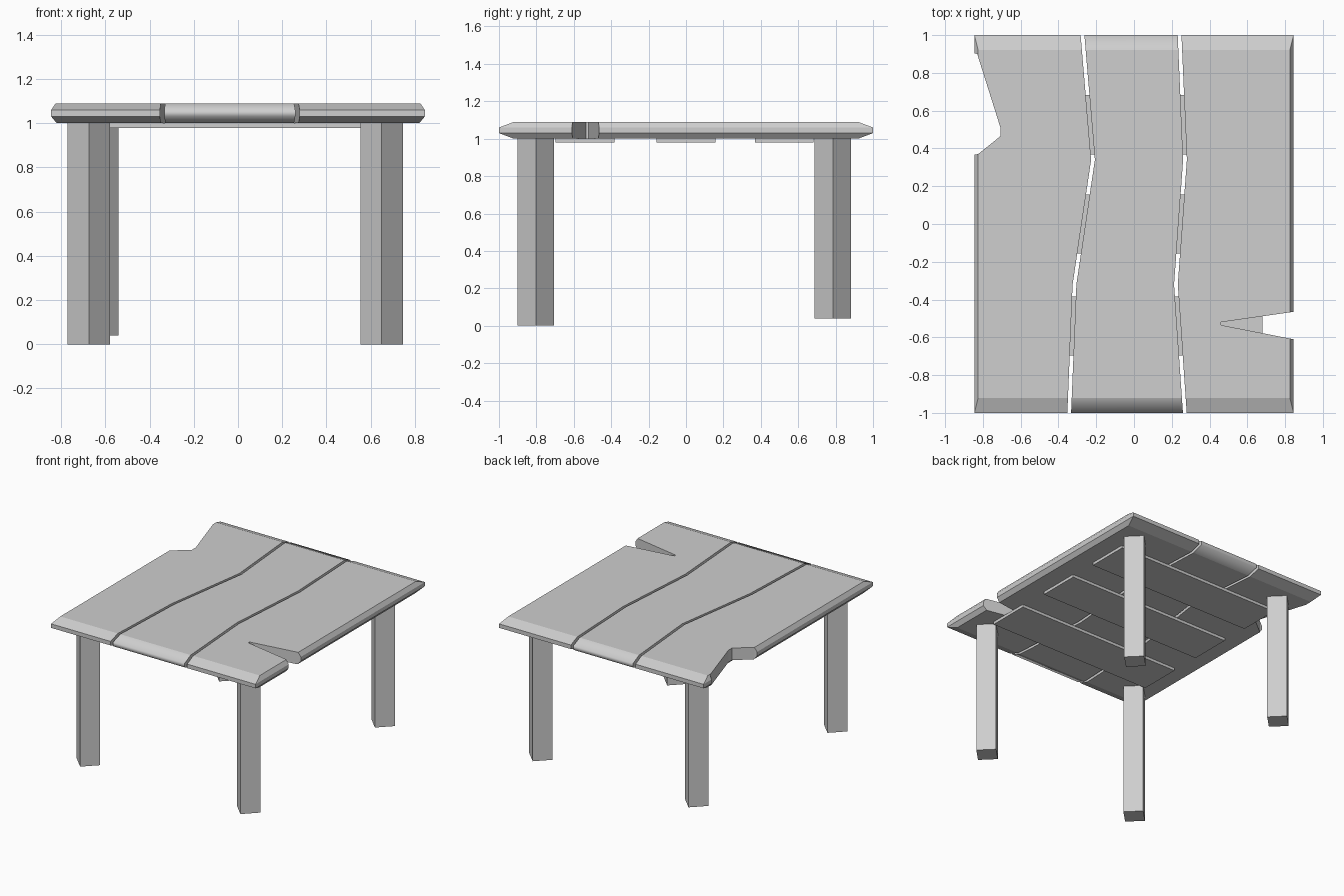
import bpy, bmesh, math
from mathutils import Matrix

cube = bpy.data.objects.get("Cube")
if cube:
    bpy.data.objects.remove(cube, do_unlink=True)

GREY = (0.62, 0.62, 0.62, 1.0)
grey = bpy.data.materials.new("plain grey")
grey.use_nodes = True
grey.diffuse_color = GREY
grey.node_tree.nodes["Principled BSDF"].inputs["Base Color"].default_value = GREY


def add_object(name, bm):
    bmesh.ops.recalc_face_normals(bm, faces=bm.faces)
    mesh = bpy.data.meshes.new(name)
    bm.to_mesh(mesh)
    bm.free()
    mesh.materials.append(grey)
    obj = bpy.data.objects.new(name, mesh)
    bpy.context.collection.objects.link(obj)
    return obj


def box(name, center, size, turn=0.0):
    bm = bmesh.new()
    bmesh.ops.create_cube(bm, size=1, matrix=Matrix.Translation(center)
                          @ Matrix.Rotation(turn, 4, "Z")
                          @ Matrix.Diagonal((*size, 1)))
    return add_object(name, bm)


def prism(name, outline, low, high):
    bm = bmesh.new()
    face = bm.faces.new([bm.verts.new((x, y, low)) for x, y in outline])
    grown = bmesh.ops.extrude_face_region(bm, geom=[face])["geom"]
    bmesh.ops.translate(bm, vec=(0, 0, high - low),
                        verts=[v for v in grown if isinstance(v, bmesh.types.BMVert)])
    return add_object(name, bm)


# Chamfered slab that gives the table top its outer edge
HALF_X, HALF_Y, BOTTOM, TOP = 0.845, 1.0, 1.0, 1.09
bm = bmesh.new()
rings = []
for z, in_x, in_y in ((BOTTOM, 0.025, 0.08), (1.03, 0, 0), (1.06, 0, 0), (TOP, 0.02, 0.08)):
    x, y = HALF_X - in_x, HALF_Y - in_y
    rings.append([bm.verts.new((sx * x, sy * y, z))
                  for sx, sy in ((-1, -1), (1, -1), (1, 1), (-1, 1))])
for lower, upper in zip(rings, rings[1:]):
    for i in range(4):
        j = (i + 1) % 4
        bm.faces.new((lower[i], lower[j], upper[j], upper[i]))
bm.faces.new(rings[0])
bm.faces.new(rings[-1])
slab = add_object("top_slab_cutter", bm)
slab.hide_render = True
slab.hide_viewport = True


# Planks: wavy outlines, cut to the slab's chamfers
def plank(name, outline, rounded_ends=False):
    blank = prism(name, outline, 0.9, 1.2)
    mod = blank.modifiers.new("edge_shape", "BOOLEAN")
    mod.operation = "INTERSECT"
    mod.solver = "EXACT"
    mod.object = slab
    bpy.context.view_layer.update()
    shaped = blank.evaluated_get(bpy.context.evaluated_depsgraph_get())
    blank_mesh = bpy.data.meshes.new_from_object(shaped)
    blank.modifiers.clear()
    blank.data = blank_mesh
    for poly in blank_mesh.polygons:
        poly.use_smooth = rounded_ends and abs(poly.center.y) > 0.9


def shifted(seam, offset):
    far = 1.1 / abs(seam[0][1])
    path = [(x + offset, y) for x, y in seam]
    path[0] = (path[0][0], far)
    path[-1] = (path[-1][0], -far)
    return path


GAP = 0.01
seam_right = [(-0.281, 1), (-0.217, 0.34), (-0.315, -0.32), (-0.347, -1)]
seam_left = [(0.237, 1), (0.27, 0.34), (0.222, -0.32), (0.276, -1)]
wide_notch = [(-0.9, 0.36), (-0.825, 0.37), (-0.707, 0.465),
              (-0.707, 0.51), (-0.83, 0.9), (-0.9, 0.92)]
thin_notch = [(0.9, -0.457), (0.46, -0.52), (0.46, -0.535), (0.9, -0.621)]

plank("right_plank", shifted(seam_right, -GAP) + [(-0.9, -1.1)] + wide_notch + [(-0.9, 1.1)])
plank("middle_plank", shifted(seam_right, GAP) + shifted(seam_left, -GAP)[::-1], True)
plank("left_plank", shifted(seam_left, GAP) + [(0.9, -1.1)] + thin_notch[::-1] + [(0.9, 1.1)])

# Battens under the planks
for name, y in (("front", -0.54), ("middle", 0.0), ("back", 0.525)):
    box(name + "_batten", (-0.003, y, 0.99), (1.366, 0.314, 0.022))

# Square legs turned on their corners; the back pair is shorter
LEG = 0.137
for name, x, y, foot in (("front_right", -0.675, -0.803, 0), ("front_left", 0.65, -0.803, 0),
                         ("back_right", -0.638, 0.785, 0.04), ("back_left", 0.65, 0.785, 0.04)):
    box(name + "_leg", (x, y, (foot + 1.002) / 2), (LEG, LEG, 1.002 - foot), math.pi / 4)
